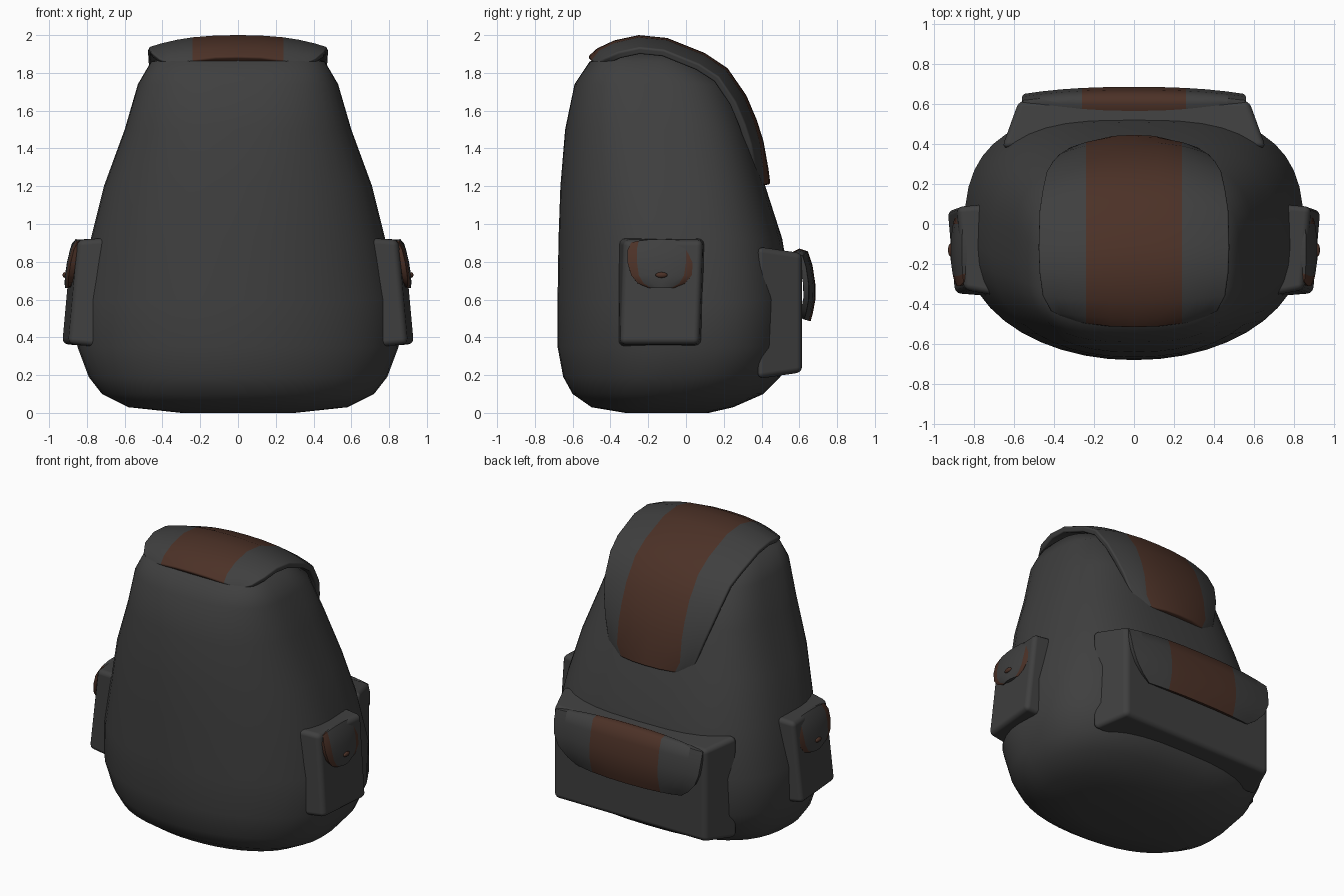
import bpy, bmesh
from math import cos, sin, pi, radians, hypot
from mathutils import Matrix, Vector

if "Cube" in bpy.data.objects:
    bpy.data.objects.remove(bpy.data.objects["Cube"], do_unlink=True)


def material(name, rgb):
    m = bpy.data.materials.new(name)
    m.use_nodes = True
    m.diffuse_color = (*rgb, 1)
    bsdf = next(n for n in m.node_tree.nodes if n.type == 'BSDF_PRINCIPLED')
    bsdf.inputs["Base Color"].default_value = (*rgb, 1)
    bsdf.inputs["Roughness"].default_value = 0.8
    return m


FABRIC = material("charcoal fabric", (0.05, 0.05, 0.05))
LEATHER = material("brown leather", (0.072, 0.031, 0.02))


def finish(bm, name, mats, fix_normals=True):
    if fix_normals:
        bmesh.ops.recalc_face_normals(bm, faces=bm.faces)
    for f in bm.faces:
        f.smooth = True
    mesh = bpy.data.meshes.new(name)
    bm.to_mesh(mesh)
    bm.free()
    for m in mats:
        mesh.materials.append(m)
    ob = bpy.data.objects.new(name, mesh)
    bpy.context.collection.objects.link(ob)
    return ob


def bevel(ob, width, segments, angle):
    b = ob.modifiers.new("bevel", 'BEVEL')
    b.width, b.segments = width, segments
    b.limit_method, b.angle_limit = 'ANGLE', radians(angle)
    b.harden_normals = True


# Body: stacked rings of (height, half width, front y, back y, front and back squareness)
RINGS = [
    (0.00, 0.30, -0.32, 0.12, 2.1, 2.4),
    (0.03, 0.58, -0.50, 0.25, 2.1, 2.5),
    (0.10, 0.72, -0.60, 0.41, 2.1, 2.7),
    (0.19, 0.79, -0.65, 0.50, 2.05, 2.9),
    (0.35, 0.85, -0.68, 0.55, 2.05, 3.0),
    (0.60, 0.85, -0.68, 0.56, 2.05, 3.0),
    (0.92, 0.78, -0.675, 0.51, 2.1, 3.0),
    (1.20, 0.71, -0.665, 0.42, 2.2, 3.1),
    (1.50, 0.60, -0.64, 0.33, 2.4, 3.2),
    (1.74, 0.53, -0.59, 0.23, 2.8, 3.2),
    (1.86, 0.46, -0.51, 0.06, 3.3, 3.3),
    (1.91, 0.30, -0.40, -0.05, 3.0, 3.0),
]
SIDES = 44


def power(v, n):
    return abs(v) ** (2 / n) * (1 if v >= 0 else -1)


bm = bmesh.new()
loops = []
for z, w, front, back, nf, nb in RINGS:
    mid = front + (back - front) * 0.47
    ring = []
    for i in range(SIDES):
        c, s = cos(2 * pi * i / SIDES), sin(2 * pi * i / SIDES)
        n, depth = (nb, back - mid) if s >= 0 else (nf, mid - front)
        ring.append(bm.verts.new((w * power(c, n), mid + depth * power(s, n), z)))
    loops.append(ring)
for low, high in zip(loops, loops[1:]):
    for i in range(SIDES):
        j = (i + 1) % SIDES
        bm.faces.new((low[i], low[j], high[j], high[i]))
bm.faces.new(loops[0][::-1])
bm.faces.new(loops[-1])
finish(bm, "bag_body", [FABRIC])


# Pouches: a cube whose corners are placed by a rule, then rounded
def pouch(name, place, width):
    bm = bmesh.new()
    bmesh.ops.create_cube(bm, size=2)
    for v in bm.verts:
        v.co = place(*(round(c) for c in v.co))
    bevel(finish(bm, name, [FABRIC]), width, 3, 30)


def back_corner(x, y, z):
    if y > 0:
        return (x * 0.575, 0.615, 0.53 + z * 0.315)
    return (x * 0.66, 0.38, 0.53 + z * 0.35)


def side_corner(side):
    def place(x, y, z):
        if x > 0:
            return (side * (0.89 - 0.025 * z + 0.018 * y),
                    -0.13 + 0.207 * y + 0.01 * z, 0.64 + 0.275 * z)
        return (side * 0.65, -0.13 + 0.235 * y, 0.635 + 0.295 * z)
    return place


pouch("back_pocket", back_corner, 0.03)


# Flaps: a profile of (outward, height, half width) swept across, with a centre band
def flap(name, rows, stripe, droop, thick, mats, turn=0, shift=0):
    bm = bmesh.new()
    grid = []
    for k, (out, z, hw) in enumerate(rows):
        a, b = rows[max(k - 1, 0)], rows[min(k + 1, len(rows) - 1)]
        dy, dz = b[0] - a[0], b[1] - a[1]
        size = hypot(dy, dz)
        s = min(stripe, 0.75 * hw)
        half = [s / 2, s] + [s + (hw - s) * t for t in (0.35, 0.7, 1)]
        line = []
        for x in [-h for h in reversed(half)] + [0] + half:
            d = droop * abs(x / hw) ** 2.5
            line.append(bm.verts.new((x, out + d * dz / size, z - d * dy / size)))
        grid.append(line)
    for r, q in zip(grid, grid[1:]):
        for j in range(len(r) - 1):
            f = bm.faces.new((r[j], r[j + 1], q[j + 1], q[j]))
            f.material_index = 1 if 3 <= j <= 6 else 0
    spin = Matrix.Translation((0, shift, 0)) @ Matrix.Rotation(turn, 4, 'Z')
    bmesh.ops.transform(bm, matrix=spin, verts=bm.verts)
    ob = finish(bm, name, mats, fix_normals=False)
    sol = ob.modifiers.new("thickness", 'SOLIDIFY')
    sol.thickness, sol.offset = thick, -1
    bevel(ob, thick * 0.3, 2, 60)


flap("top_flap", [
    (-0.52, 1.885, 0.34), (-0.47, 1.93, 0.42), (-0.38, 1.972, 0.46),
    (-0.25, 2.0, 0.475), (-0.10, 1.985, 0.48), (0.10, 1.905, 0.475),
    (0.22, 1.825, 0.46), (0.32, 1.68, 0.44), (0.375, 1.55, 0.41),
    (0.41, 1.44, 0.38), (0.437, 1.29, 0.335), (0.447, 1.21, 0.27),
], 0.24, 0.065, 0.04, [FABRIC, LEATHER])

flap("back_pocket_flap", [
    (0.55, 0.845, 0.52), (0.60, 0.87, 0.55), (0.645, 0.855, 0.56),
    (0.67, 0.78, 0.56), (0.685, 0.68, 0.55), (0.685, 0.60, 0.52),
    (0.672, 0.53, 0.46), (0.66, 0.485, 0.40),
], 0.26, 0.035, 0.03, [FABRIC, LEATHER])

# Side pockets with rimmed flaps and buttons
SIDE_ROWS = [
    (0.80, 0.912, 0.145), (0.86, 0.92, 0.16), (0.888, 0.87, 0.18),
    (0.905, 0.80, 0.18), (0.916, 0.73, 0.16), (0.918, 0.685, 0.125),
    (0.915, 0.66, 0.07),
]
for word, side in (("left", 1), ("right", -1)):
    pouch(word + "_side_pocket", side_corner(side), 0.03)
    flap(word + "_side_flap", SIDE_ROWS, 0.13, 0.02, 0.03,
         [LEATHER, FABRIC], turn=-side * pi / 2, shift=-0.13)
    bm = bmesh.new()
    bmesh.ops.create_uvsphere(bm, u_segments=16, v_segments=8, radius=1)
    bmesh.ops.scale(bm, vec=Vector((0.012, 0.032, 0.015)), verts=bm.verts)
    bmesh.ops.translate(bm, vec=Vector((side * 0.917, -0.13, 0.73)), verts=bm.verts)
    finish(bm, word + "_button", [LEATHER])
